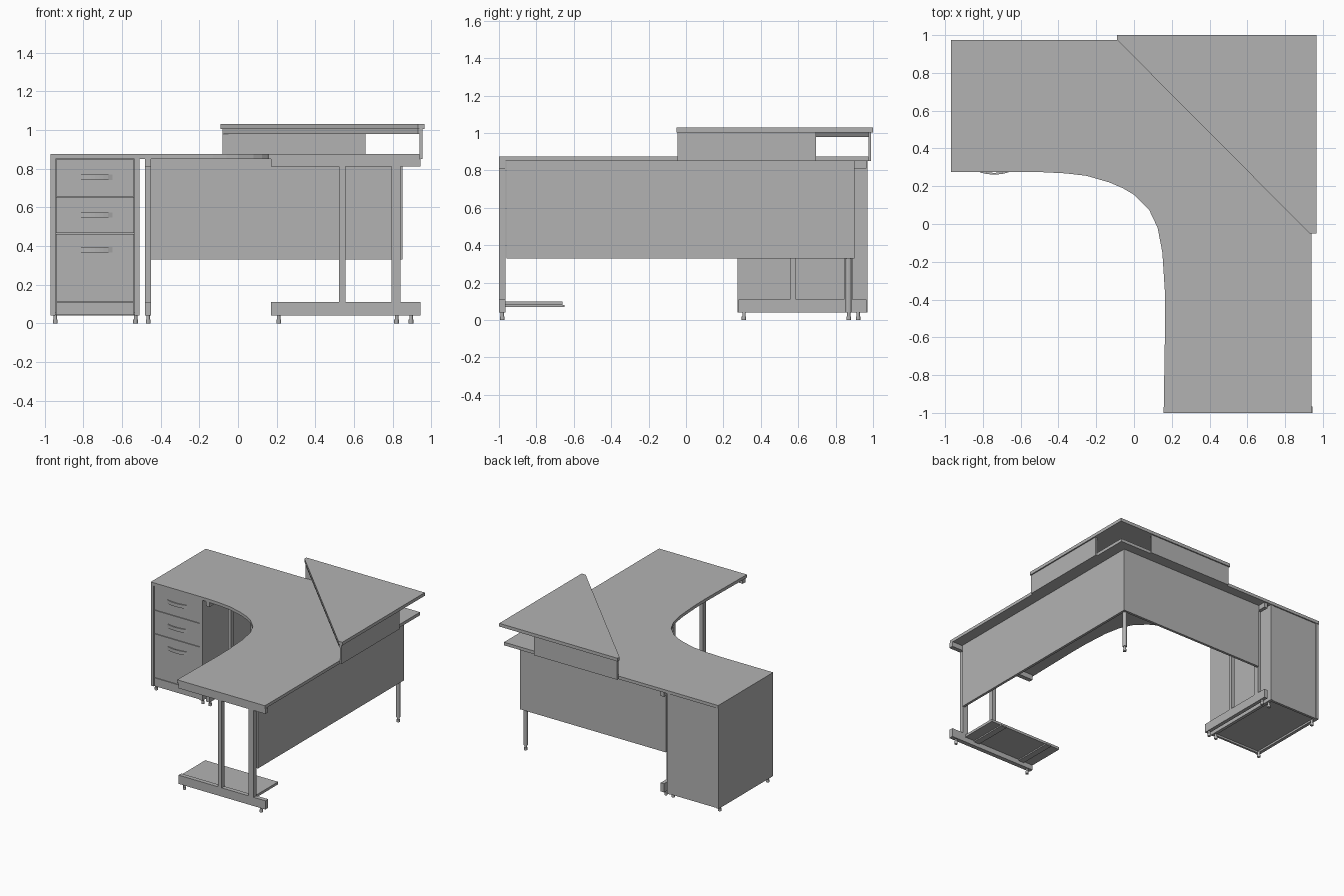
import bpy
import bmesh
import math

cube = bpy.data.objects.get("Cube")
if cube:
    bpy.data.objects.remove(cube, do_unlink=True)

grey = bpy.data.materials.new("office_grey")
grey.use_nodes = True
COLOUR = (0.45, 0.45, 0.45, 1)
grey.diffuse_color = COLOUR
grey.node_tree.nodes["Principled BSDF"].inputs["Base Color"].default_value = COLOUR


def prism(name, outline, z0, z1):
    """Extrude a counter-clockwise plan outline between two heights."""
    bm = bmesh.new()
    face = bm.faces.new([bm.verts.new((x, y, z0)) for x, y in outline])
    top = bmesh.ops.extrude_face_region(bm, geom=[face])["geom"]
    for v in top:
        if isinstance(v, bmesh.types.BMVert):
            v.co.z = z1
    bmesh.ops.recalc_face_normals(bm, faces=bm.faces)
    mesh = bpy.data.meshes.new(name)
    bm.to_mesh(mesh)
    bm.free()
    mesh.materials.append(grey)
    obj = bpy.data.objects.new(name, mesh)
    bpy.context.collection.objects.link(obj)
    return obj


def box(name, x, y, z):
    (x0, x1), (y0, y1) = x, y
    return prism(name, [(x0, y0), (x1, y0), (x1, y1), (x0, y1)], *z)


def rod(name, x, y, z, radius, sides=12):
    ring = [(x + radius * math.cos(2 * math.pi * i / sides),
             y + radius * math.sin(2 * math.pi * i / sides)) for i in range(sides)]
    return prism(name, ring, *z)


def foot(name, x, y):
    rod(name, x, y, (0, 0.02), 0.012)
    rod(name + "_stem", x, y, (0.02, 0.045), 0.009)


# L-shaped worktop with a swept inner corner
inner = [(0.157, -1), (0.165, -0.5), (0.163, -0.35), (0.15, -0.15), (0.125, -0.02),
         (0.08, 0.075), (0, 0.155), (-0.06, 0.19), (-0.13, 0.22), (-0.25, 0.255),
         (-0.36, 0.268), (-0.5, 0.275), (-0.97, 0.275)]
prism("worktop", inner + [(-0.97, 0.975), (0.94, 0.975), (0.94, -1)], 0.85, 0.875)

# Modesty panels and the corner leg
box("left_modesty_panel", (0.83, 0.85), (-0.96, 0.9), (0.33, 0.85))
box("back_modesty_panel", (-0.45, 0.83), (0.88, 0.9), (0.33, 0.85))
rod("corner_leg", 0.82, 0.87, (0.04, 0.85), 0.016)
foot("corner_foot", 0.82, 0.87)

# Front leg frame, runs along x
FRONT = (-1, -0.965)
box("front_leg_top_beam", (0.17, 0.945), FRONT, (0.81, 0.85))
box("front_leg_base", (0.17, 0.945), FRONT, (0.04, 0.11))
for i, span in enumerate([(0.523, 0.555), (0.793, 0.84)]):
    box(f"front_leg_post_{i}", span, FRONT, (0.11, 0.81))
for x in (0.21, 0.895):
    foot("front_leg_foot", x, -0.982)

# Low shelf behind the front leg, on two brackets
box("low_shelf", (0.17, 0.82), (-0.965, -0.66), (0.08, 0.1))
for x in (0.28, 0.71):
    box("shelf_bracket", (x - 0.025, x + 0.025), (-0.965, -0.65), (0.07, 0.08))

# Side leg frame, runs along y beside the drawers
SIDE = (-0.48, -0.45)
box("side_leg_top_beam", SIDE, (0.28, 0.965), (0.81, 0.85))
box("side_leg_base", SIDE, (0.28, 0.965), (0.04, 0.11))
for i, span in enumerate([(0.555, 0.587), (0.845, 0.89)]):
    box(f"side_leg_post_{i}", SIDE, span, (0.11, 0.81))
for y in (0.31, 0.92):
    foot("side_leg_foot", -0.465, y)

# Drawer pedestal carcass
for name, span in (("right", (-0.97, -0.945)), ("left", (-0.535, -0.51))):
    box(f"pedestal_{name}_side", span, (0.275, 0.97), (0.04, 0.85))
box("pedestal_back", (-0.945, -0.535), (0.945, 0.965), (0.04, 0.85))
box("pedestal_bottom", (-0.945, -0.535), (0.3, 0.945), (0.055, 0.075))
box("pedestal_inner_front", (-0.945, -0.535), (0.295, 0.305), (0.06, 0.85))
for x in (-0.945, -0.53):
    for y in (0.31, 0.92):
        foot("pedestal_foot", x, y)

# Drawer fronts with bowed handles, and the plinth
levels = (0.04, 0.11, 0.465, 0.655, 0.85)
names = ("plinth", "bottom_drawer", "middle_drawer", "top_drawer")
handles = (None, 0.38, 0.56, 0.755)
for name, low, high, grip in zip(names, levels, levels[1:], handles):
    box(name, (-0.942, -0.538), (0.28, 0.297), (low + 0.002, high - 0.002))
    if grip:
        steps = [i / 8 for i in range(9)]
        outer = [(-0.83 + 0.18 * t, 0.28 - 0.018 * math.sin(math.pi * t) ** 0.7) for t in steps]
        back = [(-0.82 + 0.16 * t, 0.281 - 0.01 * math.sin(math.pi * t)) for t in reversed(steps)]
        prism(name + "_handle", outer + back, grip - 0.014, grip + 0.014)

# Raised triangular counter in the corner
prism("raised_counter", [(-0.09, 0.975), (0.93, -0.05), (0.965, -0.05), (0.965, 1), (-0.09, 1)],
      1.004, 1.03)
prism("counter_diagonal_rail", [(-0.08, 0.975), (0.93, -0.04), (0.945, -0.04), (-0.065, 0.975)],
      0.978, 1.004)
box("counter_left_panel", (0.94, 0.955), (-0.045, 0.695), (0.85, 1.004))
box("counter_back_panel", (-0.08, 0.66), (0.975, 0.99), (0.85, 1.004))
